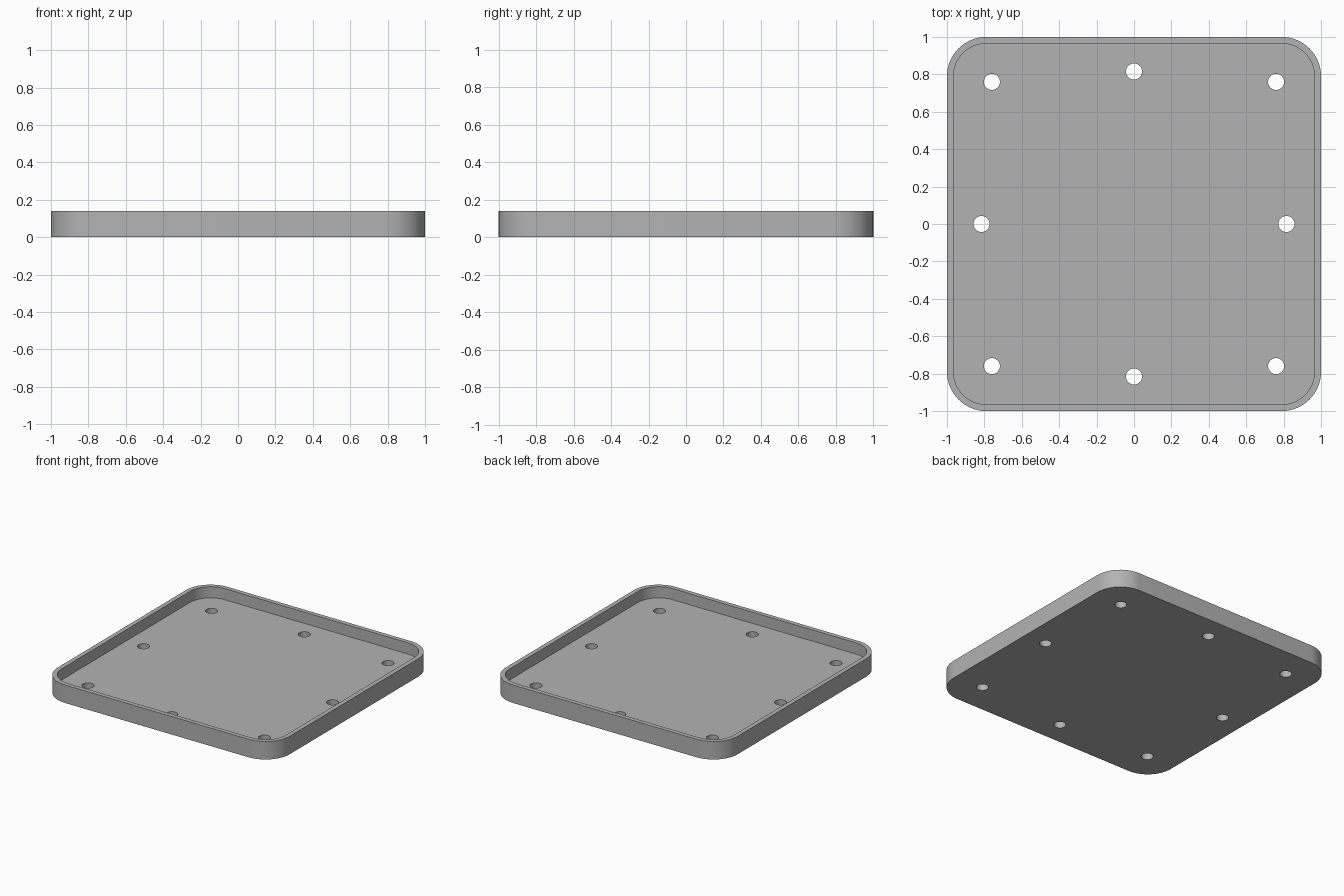
import bpy, bmesh
from math import radians, sin, cos, pi

cube = bpy.data.objects.get("Cube")
if cube:
    bpy.data.objects.remove(cube, do_unlink=True)

HEIGHT, FLOOR, WALL, CORNER = 0.14, 0.053, 0.035, 0.21
HOLE_RADIUS, HOLE_EDGE, HOLE_CORNER = 0.043, 0.815, 0.76

grey = bpy.data.materials.new("plain grey")
grey.use_nodes = True
colour = (0.45, 0.45, 0.45, 1)
grey.diffuse_color = colour
grey.node_tree.nodes["Principled BSDF"].inputs["Base Color"].default_value = colour


def rounded_square(half, radius, steps=16):
    """Outline points of a square with rounded corners."""
    points = []
    for quarter in range(4):
        mid = radians(45 + 90 * quarter)
        cx = (half - radius) * (1 if cos(mid) > 0 else -1)
        cy = (half - radius) * (1 if sin(mid) > 0 else -1)
        for i in range(steps + 1):
            a = (quarter + i / steps) * pi / 2
            points.append((cx + radius * cos(a), cy + radius * sin(a)))
    return points


def new_object(name, bm):
    mesh = bpy.data.meshes.new(name)
    bmesh.ops.recalc_face_normals(bm, faces=bm.faces)
    bm.to_mesh(mesh)
    bm.free()
    obj = bpy.data.objects.new(name, mesh)
    bpy.context.collection.objects.link(obj)
    return obj


# Tray: base, outer wall, rim, inner wall and floor, lofted through four rings
bm = bmesh.new()
outer = rounded_square(1, CORNER)
inner = rounded_square(1 - WALL, CORNER - WALL)
rings = [[bm.verts.new((x, y, z)) for x, y in outline]
         for outline, z in ((outer, 0), (outer, HEIGHT), (inner, HEIGHT), (inner, FLOOR))]
for low, high in zip(rings, rings[1:]):
    for i in range(len(low)):
        j = (i + 1) % len(low)
        bm.faces.new((low[i], low[j], high[j], high[i]))
bm.faces.new(rings[0])
bm.faces.new(rings[-1])
tray = new_object("tray", bm)
tray.data.materials.append(grey)

# Eight screw holes: four at the corners, four at the middle of the sides
bm = bmesh.new()
for x in (-1, 0, 1):
    for y in (-1, 0, 1):
        if x or y:
            d = HOLE_CORNER if x and y else HOLE_EDGE
            made = bmesh.ops.create_cone(bm, cap_ends=True, segments=32, depth=HEIGHT * 2,
                                         radius1=HOLE_RADIUS, radius2=HOLE_RADIUS)
            bmesh.ops.translate(bm, verts=made["verts"], vec=(x * d, y * d, 0))
cutter = new_object("hole_cutter", bm)
cutter.data.materials.append(grey)
cutter.hide_render = True

cut = tray.modifiers.new("holes", "BOOLEAN")
cut.operation = "DIFFERENCE"
cut.solver = "EXACT"
cut.object = cutter
bpy.ops.object.select_all(action="DESELECT")
bpy.context.view_layer.objects.active = tray
tray.select_set(True)
bpy.ops.object.modifier_apply(modifier=cut.name)
bpy.data.objects.remove(cutter, do_unlink=True)

bpy.ops.object.shade_smooth_by_angle(angle=radians(30))
